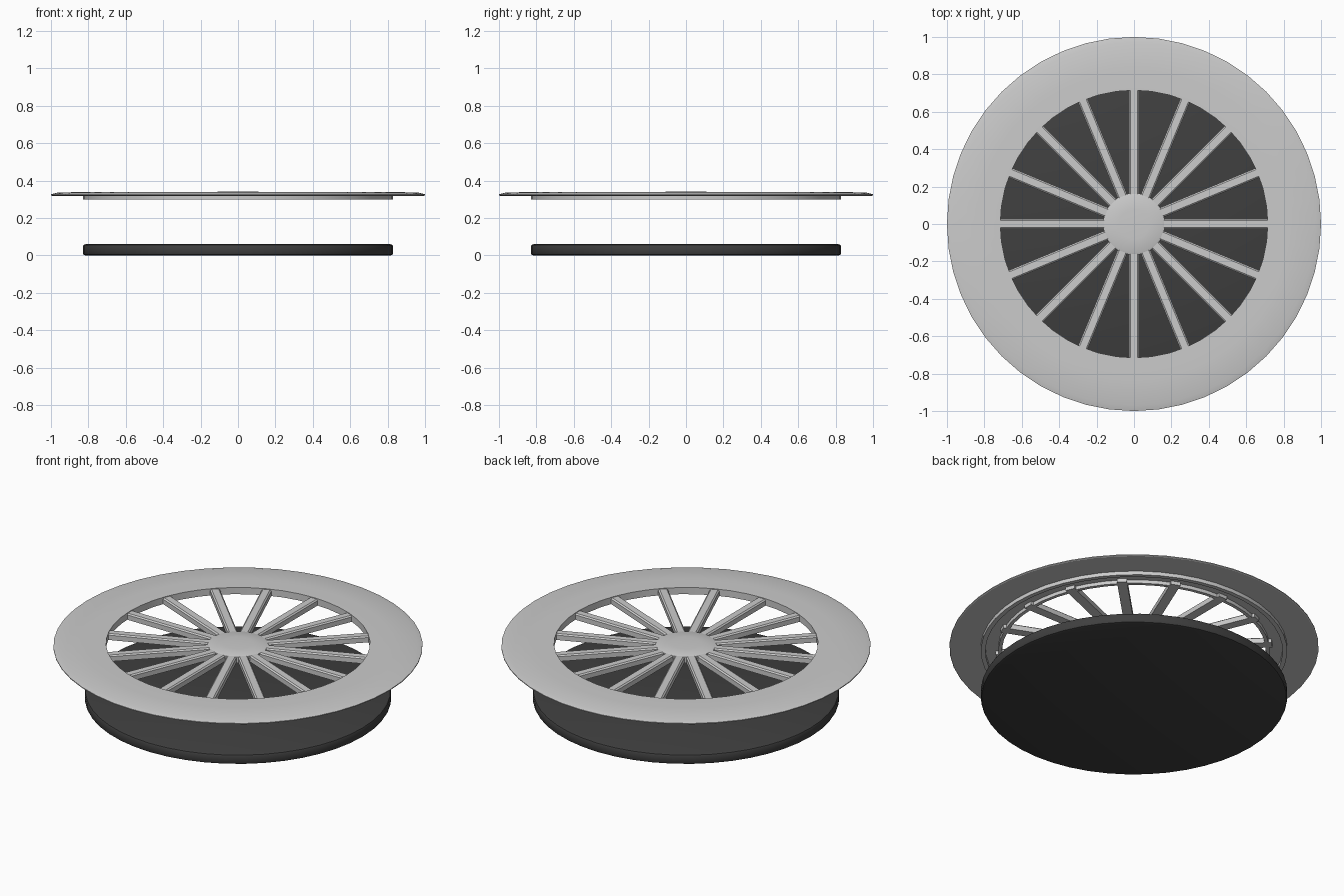
import bpy, bmesh, math

if "Cube" in bpy.data.objects:
    bpy.data.objects.remove(bpy.data.objects["Cube"])

SEG = 48


def material(name, value):
    m = bpy.data.materials.new(name)
    m.diffuse_color = (value, value, value, 1)
    m.use_nodes = True
    m.node_tree.nodes["Principled BSDF"].inputs["Base Color"].default_value = m.diffuse_color
    return m


silver = material("silver grey", 0.6)
black = material("soft black", 0.05)


def finish(name, bm, mat, smooth=True):
    bmesh.ops.recalc_face_normals(bm, faces=bm.faces)
    me = bpy.data.meshes.new(name)
    bm.to_mesh(me)
    bm.free()
    me.materials.append(mat)
    ob = bpy.data.objects.new(name, me)
    bpy.context.collection.objects.link(ob)
    if smooth:
        bpy.ops.object.select_all(action='DESELECT')
        bpy.context.view_layer.objects.active = ob
        ob.select_set(True)
        bpy.ops.object.shade_smooth_by_angle(angle=math.radians(30))
    return ob


def lathe(name, profile, mat, closed=True):
    """Revolve (radius, z) points about z; open profiles start and end on the axis."""
    bm = bmesh.new()
    verts = [bm.verts.new((r, 0, z)) for r, z in profile]
    pairs = list(zip(verts, verts[1:] + verts[:1] if closed else verts[1:]))
    edges = [bm.edges.new(p) for p in pairs]
    bmesh.ops.spin(bm, geom=verts + edges, cent=(0, 0, 0), axis=(0, 0, 1),
                   angle=math.tau, steps=SEG, use_merge=True)
    bmesh.ops.remove_doubles(bm, verts=bm.verts, dist=1e-5)
    return finish(name, bm, mat)


# Solid base plate with softened edges
lathe("base_plate", [(0, 0), (0.815, 0), (0.826, 0.004), (0.83, 0.012), (0.83, 0.048),
                     (0.826, 0.056), (0.815, 0.06), (0, 0.06)], black, closed=False)

# Wide thin flange, thinning towards the outer rim
lathe("flange", [(0.715, 0.321), (0.995, 0.319), (1.0, 0.322), (1.0, 0.327), (0.97, 0.335),
                 (0.83, 0.34), (0.715, 0.34)], silver)

# Two collars below the flange, with an open channel between them
lathe("outer_collar", [(0.805, 0.298), (0.83, 0.298), (0.83, 0.33), (0.805, 0.33)], silver)
lathe("inner_collar", [(0.715, 0.3), (0.735, 0.3), (0.735, 0.33), (0.715, 0.33)], silver)

# Slightly domed hub
lathe("hub", [(0, 0.3), (0.165, 0.3), (0.165, 0.334), (0.155, 0.338),
              (0.08, 0.342), (0, 0.343)], silver, closed=False)

# Sixteen spokes with chamfered tops
section = [(-0.027, 0.3), (0.027, 0.3), (0.027, 0.329), (0.019, 0.336),
           (-0.019, 0.336), (-0.027, 0.329)]
for i in range(16):
    bm = bmesh.new()
    inner = bm.faces.new([bm.verts.new((0.1, y, z)) for y, z in section])
    ext = bmesh.ops.extrude_face_region(bm, geom=[inner], use_keep_orig=True)
    bmesh.ops.translate(bm, vec=(0.65, 0, 0),
                        verts=[v for v in ext["geom"] if isinstance(v, bmesh.types.BMVert)])
    spoke = finish(f"spoke_{i + 1}", bm, silver, smooth=False)
    spoke.rotation_euler.z = math.tau * i / 16
